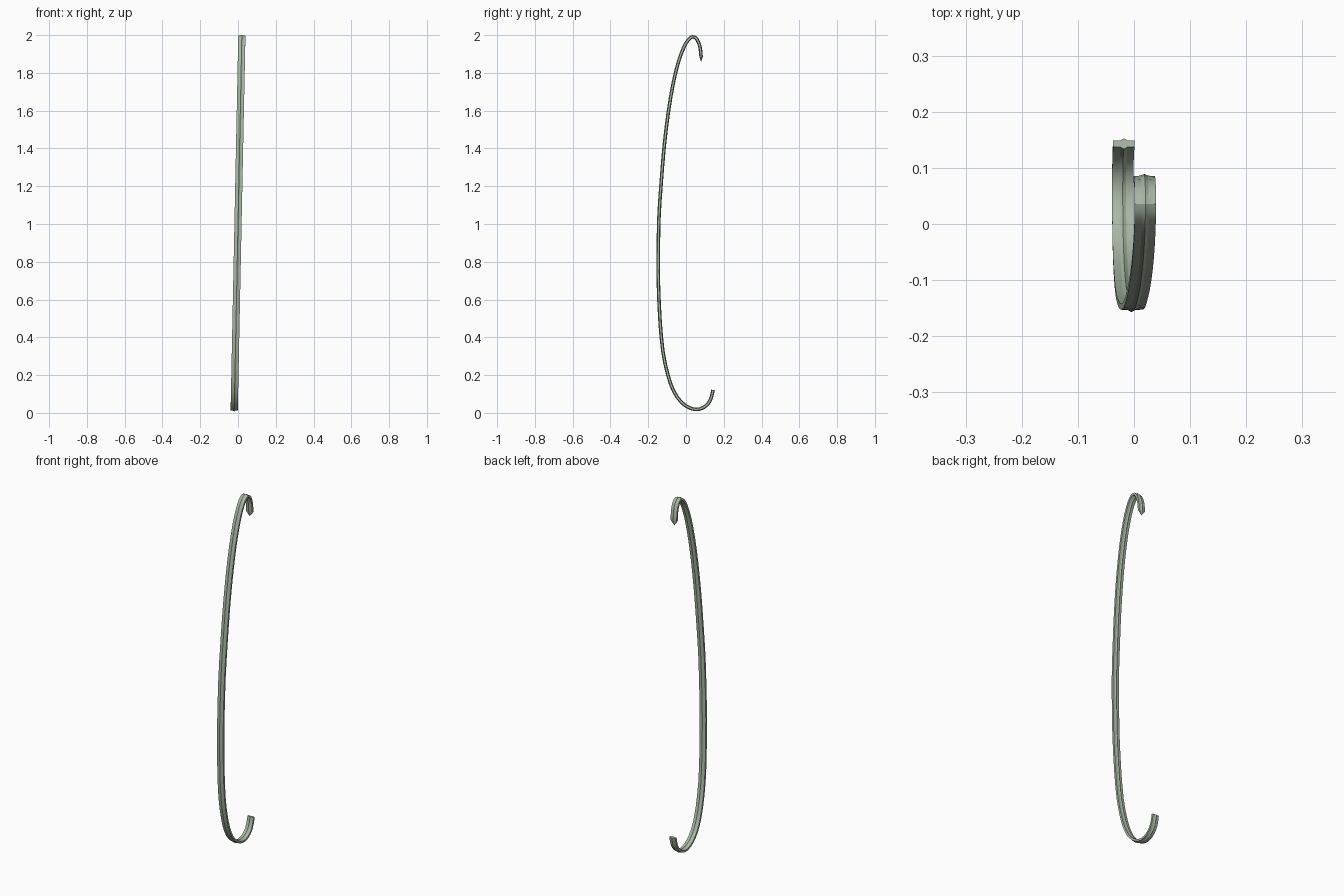
import bpy
import bmesh
import math
from mathutils import Vector

if "Cube" in bpy.data.objects:
    bpy.data.objects.remove(bpy.data.objects["Cube"])

# Centreline of the hooked strip as (y, z), bottom hook to top hook
PATH = [(.143, .122), (.134, .082), (.119, .052), (.092, .028), (.053, .018),
        (.010, .031), (-.030, .063), (-.065, .115), (-.096, .200), (-.123, .330),
        (-.138, .495), (-.146, .680), (-.147, .800), (-.144, 1.020),
        (-.132, 1.210), (-.116, 1.405), (-.094, 1.590), (-.068, 1.743),
        (-.041, 1.855), (-.013, 1.932), (.012, 1.975), (.036, 1.991),
        (.058, 1.978), (.074, 1.938), (.080, 1.885)]
TIP = (.080, 1.857)

# Flat strip with a central rib on both faces: (sideways, through the thickness)
HALF = [(-.0190, -.0055), (-.006, -.0062), (0, -.0095), (.006, -.0062), (.0190, -.0055)]
SECTION = HALF + [(-s, -d) for s, d in HALF]
N = len(SECTION)


def lean(z):
    return -.0205 + .0205 * z


def spline(pts, steps):
    """Catmull-Rom curve through the points."""
    out = []
    for i in range(len(pts) - 1):
        a, b = pts[max(i - 1, 0)], pts[i]
        c, d = pts[i + 1], pts[min(i + 2, len(pts) - 1)]
        for k in range(steps):
            t = k / steps
            out.append(.5 * (2 * b + (c - a) * t + (2 * a - 5 * b + 4 * c - d) * t ** 2
                             + (3 * b - a - 3 * c + d) * t ** 3))
    return out + [pts[-1]]


bm = bmesh.new()
points = spline([Vector(p) for p in PATH], 2)
rings = []
for i, p in enumerate(points):
    t = (points[min(i + 1, len(points) - 1)] - points[max(i - 1, 0)]).normalized()
    n = Vector((-t.y, t.x))
    if i == 0:
        n = Vector((1, -.1)).normalized()
    rings.append([bm.verts.new((lean(p.y) + s, p.x + n.x * d, p.y + n.y * d))
                  for s, d in SECTION])

# Strip sides
for a, b in zip(rings, rings[1:]):
    for k in range(N):
        m = (k + 1) % N
        bm.faces.new((a[k], a[m], b[m], b[k]))

# Flat end below, pointed end above
bm.faces.new(rings[0])
tip = bm.verts.new((lean(TIP[1]), *TIP))
for k in range(N):
    bm.faces.new((rings[-1][k], rings[-1][(k + 1) % N], tip))

bmesh.ops.recalc_face_normals(bm, faces=bm.faces)
mesh = bpy.data.meshes.new("curved_strip")
bm.to_mesh(mesh)
bm.free()
strip = bpy.data.objects.new("curved_strip", mesh)
bpy.context.collection.objects.link(strip)

# Grey-green finish, smooth along the curve
mat = bpy.data.materials.new("grey_green")
mat.diffuse_color = (.40, .48, .38, 1)
mat.use_nodes = True
mat.node_tree.nodes["Principled BSDF"].inputs["Base Color"].default_value = mat.diffuse_color
mesh.materials.append(mat)
bpy.context.view_layer.objects.active = strip
strip.select_set(True)
bpy.ops.object.shade_smooth_by_angle(angle=math.radians(25))
